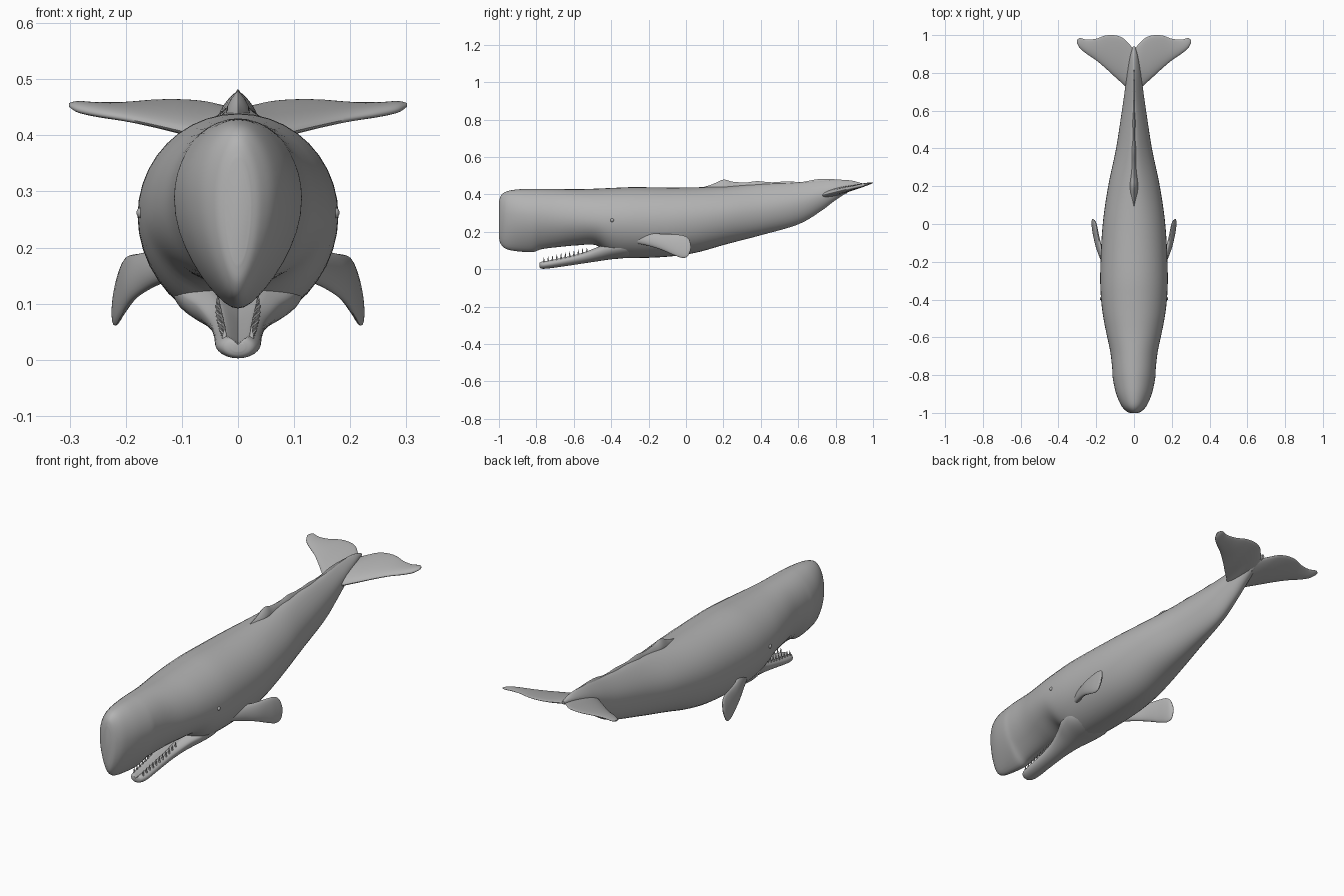
import bpy, bmesh, math
from mathutils import Vector

skin = bpy.data.materials.new("whale_grey")
skin.diffuse_color = (0.45, 0.45, 0.45, 1)


def finish(name, bm, angle=50):
    bmesh.ops.recalc_face_normals(bm, faces=bm.faces)
    me = bpy.data.meshes.new(name)
    bm.to_mesh(me)
    bm.free()
    ob = bpy.data.objects.new(name, me)
    bpy.context.collection.objects.link(ob)
    me.materials.append(skin)
    bpy.ops.object.select_all(action='DESELECT')
    ob.select_set(True)
    bpy.context.view_layer.objects.active = ob
    bpy.ops.object.shade_smooth_by_angle(angle=math.radians(angle))
    return ob


def refine(rows, n=5):
    """Smooth spline through the rows of station values."""
    out = []
    for i in range(len(rows) - 1):
        a, b, c, d = (rows[max(0, min(len(rows) - 1, i + k))] for k in (-1, 0, 1, 2))
        for s in range(n):
            t = s / n
            out.append([0.5 * (2 * q + (r - p) * t + (2 * p - 5 * q + 4 * r - v) * t * t
                               + (3 * q - p - 3 * r + v) * t ** 3)
                        for p, q, r, v in zip(a, b, c, d)])
    out.append(list(rows[-1]))
    return out


def loft(name, rings):
    bm = bmesh.new()
    vs = [[bm.verts.new(p) for p in ring] for ring in rings]
    n = len(vs[0])
    for a, b in zip(vs, vs[1:]):
        for i in range(n):
            bm.faces.new((a[i], a[(i + 1) % n], b[(i + 1) % n], b[i]))
    bm.faces.new(vs[0])
    bm.faces.new(vs[-1])
    return finish(name, bm)


def section(y, w, zt, zb, mid, low=0.0, high=0.0, n=40):
    """Upright oval, narrowed towards its belly and its back."""
    zc = zb + (zt - zb) * mid
    ring = []
    for i in range(n):
        a = math.tau * i / n
        s, c = math.sin(a), math.cos(a)
        k = 1 - (high if c > 0 else low) * c * c
        ring.append((w * s * k, y, zc + (zt - zc if c > 0 else zc - zb) * c))
    return ring


# body and head: y, half width, top, bottom, height of widest point, belly and back pinch
body = [
    (-1.0, 0.022, 0.36, 0.17, 0.55, 0.1, 0.0),
    (-0.99, 0.042, 0.393, 0.135, 0.57, 0.2, 0.0),
    (-0.96, 0.068, 0.416, 0.108, 0.60, 0.3, 0.0),
    (-0.90, 0.094, 0.427, 0.096, 0.60, 0.35, 0.05),
    (-0.82, 0.112, 0.43, 0.092, 0.58, 0.35, 0.05),
    (-0.77, 0.115, 0.43, 0.108, 0.56, 0.3, 0.0),
    (-0.68, 0.125, 0.429, 0.119, 0.52, 0.2, 0.0),
    (-0.58, 0.146, 0.428, 0.128, 0.48, 0.1, 0.0),
    (-0.48, 0.165, 0.431, 0.128, 0.45, 0.0, 0.0),
    (-0.39, 0.175, 0.435, 0.068, 0.52, 0.1, 0.0),
    (-0.28, 0.179, 0.439, 0.06, 0.52, 0.05, 0.0),
    (-0.10, 0.173, 0.437, 0.067, 0.52, 0.0, 0.0),
    (0.05, 0.16, 0.438, 0.088, 0.52, 0.0, 0.05),
    (0.22, 0.133, 0.444, 0.135, 0.5, 0.0, 0.2),
    (0.40, 0.095, 0.456, 0.182, 0.48, 0.0, 0.35),
    (0.60, 0.064, 0.463, 0.24, 0.5, 0.1, 0.4),
    (0.72, 0.047, 0.474, 0.31, 0.5, 0.1, 0.5),
    (0.80, 0.036, 0.478, 0.37, 0.5, 0.0, 0.5),
    (0.88, 0.022, 0.475, 0.42, 0.5, 0.0, 0.4),
    (0.94, 0.006, 0.46, 0.445, 0.5, 0.0, 0.0),
]
loft("body", [section(*r) for r in refine(body)])

# lower jaw, running back into the throat
jaw = [
    (-0.784, 0.012, 0.034, 0.014, 0.5),
    (-0.775, 0.03, 0.043, 0.004, 0.5),
    (-0.74, 0.04, 0.05, 0.004, 0.5),
    (-0.65, 0.043, 0.068, 0.016, 0.55),
    (-0.55, 0.052, 0.094, 0.031, 0.6),
    (-0.47, 0.075, 0.125, 0.043, 0.65),
    (-0.40, 0.105, 0.15, 0.053, 0.65),
    (-0.32, 0.115, 0.17, 0.061, 0.6),
    (-0.22, 0.07, 0.16, 0.08, 0.5),
]


def jaw_section(row):
    # hollow the upper side into a shallow trough between the gums
    y, w, zt, zb, mid = row
    dip = 0.35 * (zt - zb)
    return [(x, y, z - dip * max(0, 1 - abs(x) / (0.55 * w)) if z > zb + (zt - zb) * mid else z)
            for x, y, z in section(y, w, zt, zb, mid)]


loft("lower_jaw", [jaw_section(r) for r in refine(jaw)])

# two rows of teeth
bm = bmesh.new()
for side in (-1, 1):
    for i in range(11):
        t = i / 10
        base = Vector((side * (0.024 + 0.012 * t), -0.76 + 0.23 * t, 0.037 + 0.053 * t))
        made = bmesh.ops.create_cone(bm, cap_ends=True, segments=8, radius1=0.006,
                                     radius2=0.001, depth=0.032)
        bmesh.ops.translate(bm, verts=made["verts"], vec=base + Vector((0, 0, 0.009)))
finish("teeth", bm)

# low dorsal fin and the knuckles behind it
ridge = [(0.08, 0.012, 0.436), (0.14, 0.02, 0.454), (0.20, 0.022, 0.479), (0.25, 0.02, 0.468),
         (0.32, 0.018, 0.464), (0.38, 0.018, 0.471), (0.46, 0.016, 0.465), (0.54, 0.016, 0.470),
         (0.62, 0.014, 0.467), (0.70, 0.014, 0.481), (0.78, 0.012, 0.482), (0.86, 0.008, 0.476)]
loft("dorsal_ridge", [section(y, w, zt, zt - 0.07, 0.4, 0, 0.6, 16)
                      for y, w, zt in refine(ridge)])

# flippers: x, y, z of the centre line, half chord, half thickness
flipper = [
    (0.125, -0.27, 0.168, 0.028, 0.022),
    (0.155, -0.20, 0.160, 0.034, 0.020),
    (0.183, -0.13, 0.147, 0.042, 0.017),
    (0.201, -0.06, 0.131, 0.055, 0.014),
    (0.209, -0.015, 0.120, 0.059, 0.012),
    (0.214, 0.012, 0.114, 0.046, 0.009),
    (0.217, 0.024, 0.112, 0.014, 0.004),
]
# tail flukes: x, leading edge y, trailing edge y, half thickness
fluke = [
    (0.0, 0.70, 0.925, 0.024), (0.03, 0.715, 0.957, 0.022), (0.06, 0.742, 0.985, 0.019),
    (0.10, 0.778, 0.999, 0.017), (0.15, 0.824, 0.998, 0.014), (0.20, 0.866, 0.981, 0.012),
    (0.25, 0.90, 0.976, 0.011), (0.285, 0.929, 0.985, 0.009), (0.301, 0.958, 0.975, 0.003),
]


def fluke_ring(side, x, lead, trail, th):
    ring = []
    for i in range(24):
        a = math.tau * i / 24
        u = 0.5 - 0.5 * math.cos(a)
        y = lead + (trail - lead) * u
        z = 0.398 + 0.25 * (y - 0.74) + th * math.sin(a) * (1.15 - 0.6 * u)
        ring.append((side * x, y, z))
    return ring


for side, label in ((-1, "left"), (1, "right")):
    rings = []
    for x, y, z, chord, th in refine(flipper):
        ring = []
        for i in range(24):
            a = math.tau * i / 24
            c, s = chord * math.cos(a), th * math.sin(a)
            ring.append((side * (x + s - 0.15 * c), y + 0.1 * c + 0.4 * s, z + c))
        rings.append(ring)
    loft(label + "_flipper", rings)
    loft(label + "_fluke", [fluke_ring(side, *r) for r in refine(fluke)])

    # eye
    bm = bmesh.new()
    bmesh.ops.create_uvsphere(bm, u_segments=16, v_segments=10, radius=0.010)
    bmesh.ops.translate(bm, verts=bm.verts, vec=(side * 0.171, -0.395, 0.262))
    finish(label + "_eye", bm)
